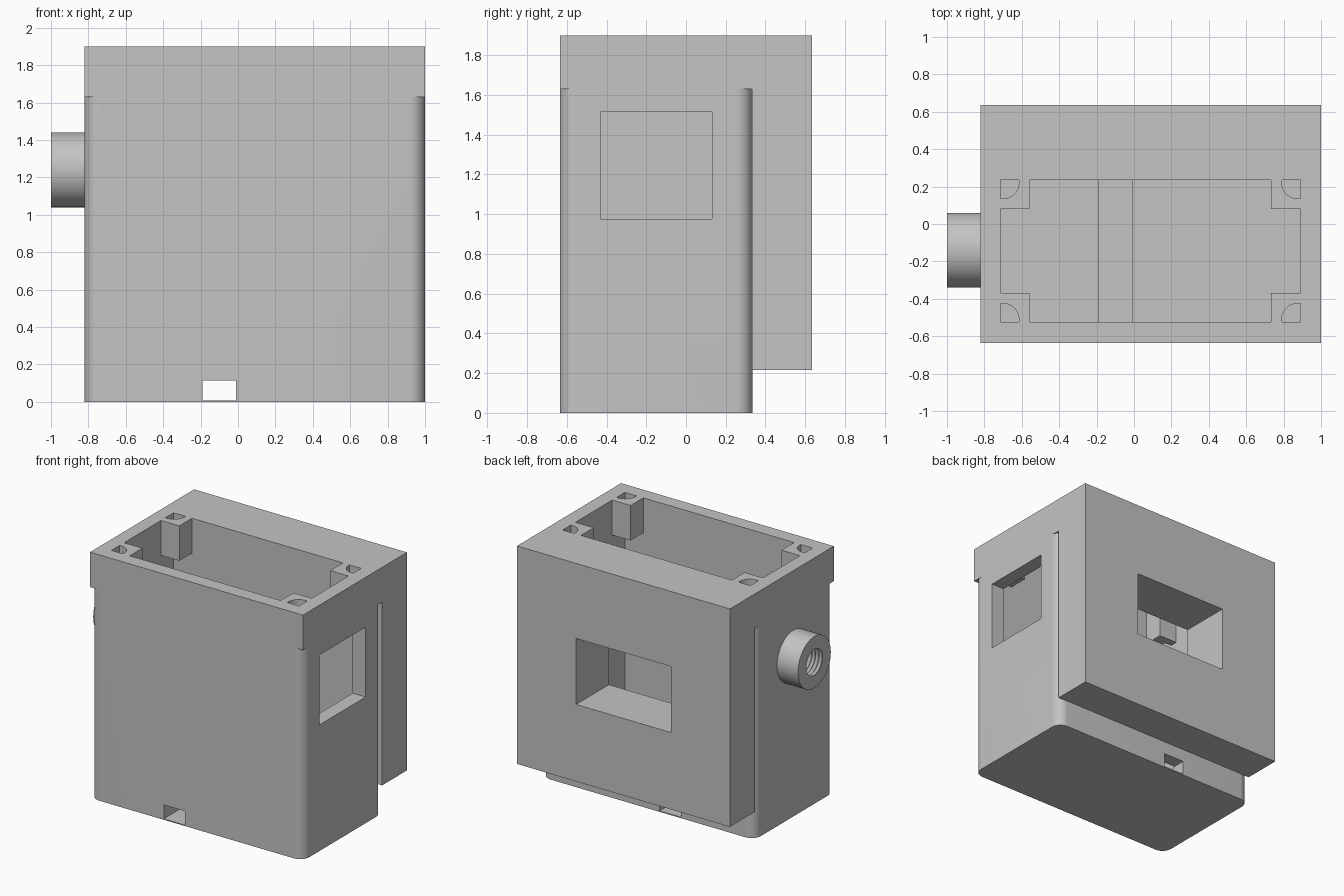
import bpy, bmesh, math
from mathutils import Vector

cube = bpy.data.objects.get("Cube")
if cube:
    bpy.data.objects.remove(cube, do_unlink=True)

grey = bpy.data.materials.new("plain grey")
grey.use_nodes = True
COLOUR = (0.55, 0.55, 0.55, 1)
grey.diffuse_color = COLOUR
grey.node_tree.nodes["Principled BSDF"].inputs["Base Color"].default_value = COLOUR


def make(name, bm):
    bmesh.ops.recalc_face_normals(bm, faces=bm.faces)
    mesh = bpy.data.meshes.new(name)
    bm.to_mesh(mesh)
    bm.free()
    mesh.materials.append(grey)
    ob = bpy.data.objects.new(name, mesh)
    bpy.context.collection.objects.link(ob)
    return ob


def prism(name, outline, z0, z1):
    """Extrude an xy outline from z0 to z1."""
    bm = bmesh.new()
    face = bm.faces.new([bm.verts.new((x, y, z0)) for x, y in outline])
    top = bmesh.ops.extrude_face_region(bm, geom=[face])["geom"]
    verts = [v for v in top if isinstance(v, bmesh.types.BMVert)]
    bmesh.ops.translate(bm, verts=verts, vec=(0, 0, z1 - z0))
    return make(name, bm)


def box(name, x0, x1, y0, y1, z0, z1):
    return prism(name, [(x0, y0), (x1, y0), (x1, y1), (x0, y1)], z0, z1)


def arc(cx, cy, r, start, end, steps=10):
    angles = [math.radians(start + (end - start) * i / steps) for i in range(steps + 1)]
    return [(cx + r * math.cos(a), cy + r * math.sin(a)) for a in angles]


def lathe_x(name, profile, cy, cz, sides=48):
    """Closed solid turned around an axis along x, from (x, radius) pairs."""
    bm = bmesh.new()
    rings = []
    for x, r in profile:
        turns = [2 * math.pi * i / sides for i in range(sides)]
        rings.append([bm.verts.new((x, cy + r * math.cos(a), cz + r * math.sin(a)))
                      for a in turns])
    for a, b in zip(rings, rings[1:]):
        for i in range(sides):
            j = (i + 1) % sides
            bm.faces.new((a[i], a[j], b[j], b[i]))
    bm.faces.new(rings[0])
    bm.faces.new(rings[-1])
    return make(name, bm)


def combine(ob, other, operation):
    mod = ob.modifiers.new("combine", "BOOLEAN")
    mod.operation = operation
    mod.solver = "EXACT"
    mod.object = other
    bpy.context.view_layer.objects.active = ob
    bpy.ops.object.modifier_apply(modifier=mod.name)
    bpy.data.objects.remove(other, do_unlink=True)


# Main dimensions
X0, X1, Y0, Y1, BACK = -0.82, 1.0, -0.635, 0.335, 0.635
TOP, COLLAR, R = 1.9, 1.63, 0.08
CX0, CX1, CY0, CY1, FLOOR = -0.715, 0.89, -0.525, 0.235, 0.11

# Lower body with rounded vertical edges
outline = (arc(X0 + R, Y0 + R, R, 180, 270) + arc(X1 - R, Y0 + R, R, 270, 360)
           + arc(X1 - R, Y1 - R, R, 0, 90) + arc(X0 + R, Y1 - R, R, 90, 180))
housing = prism("housing", outline, 0, COLLAR + 0.05)

# Square collar and rear block
combine(housing, box("collar", X0, X1, Y0, BACK, COLLAR, TOP), "UNION")
combine(housing, box("rear_block", X0, X1, Y1 - 0.003, BACK, 0.215, TOP), "UNION")

# Side connector
AXIS_Y, AXIS_Z = -0.14, 1.24
combine(housing, lathe_x("connector", [(-1, 0.2), (X0 + 0.03, 0.2)], AXIS_Y, AXIS_Z), "UNION")

# Cavity, side window, rear window and cable channel
combine(housing, box("cavity", CX0, CX1, CY0, CY1, FLOOR, 2.1), "DIFFERENCE")
combine(housing, box("side_window", 0.8, 1.1, -0.43, 0.13, 0.975, 1.515), "DIFFERENCE")
combine(housing, box("rear_window", -0.315, 0.495, 0.2, 0.7, 0.81, 1.32), "DIFFERENCE")
combine(housing, box("channel", -0.19, -0.01, -0.7, 0.4, 0.008, 0.115), "DIFFERENCE")

# Threaded blind hole in the connector
thread = [(-1.02, 0.115)]
thread += [(-1 + 0.015 * i, 0.115 if i % 2 else 0.1) for i in range(15)]
combine(housing, lathe_x("threaded_hole", thread, AXIS_Y, AXIS_Z), "DIFFERENCE")

# Corner posts with rounded screw holes
for cx, sx in ((CX0, 1), (CX1, -1)):
    for cy, sy in ((CY0, 1), (CY1, -1)):
        xs = sorted((cx - 0.05 * sx, cx + 0.157 * sx))
        ys = sorted((cy - 0.05 * sy, cy + 0.155 * sy))
        combine(housing, box("post", *xs, *ys, COLLAR, TOP), "UNION")
        curve = arc(0.015, 0.015, 0.085, 0, 90, 8)
        shape = [(0, 0), (0.1, 0)] + curve + [(0, 0.1)]
        hole = [(cx + sx * u, cy + sy * v) for u, v in shape]
        combine(housing, prism("screw_hole", hole, COLLAR - 0.1, TOP + 0.1), "DIFFERENCE")

# Smooth the rounded parts, keep edges sharp
bpy.ops.object.select_all(action="DESELECT")
housing.select_set(True)
bpy.context.view_layer.objects.active = housing
bpy.ops.object.shade_smooth_by_angle(angle=math.radians(30))
